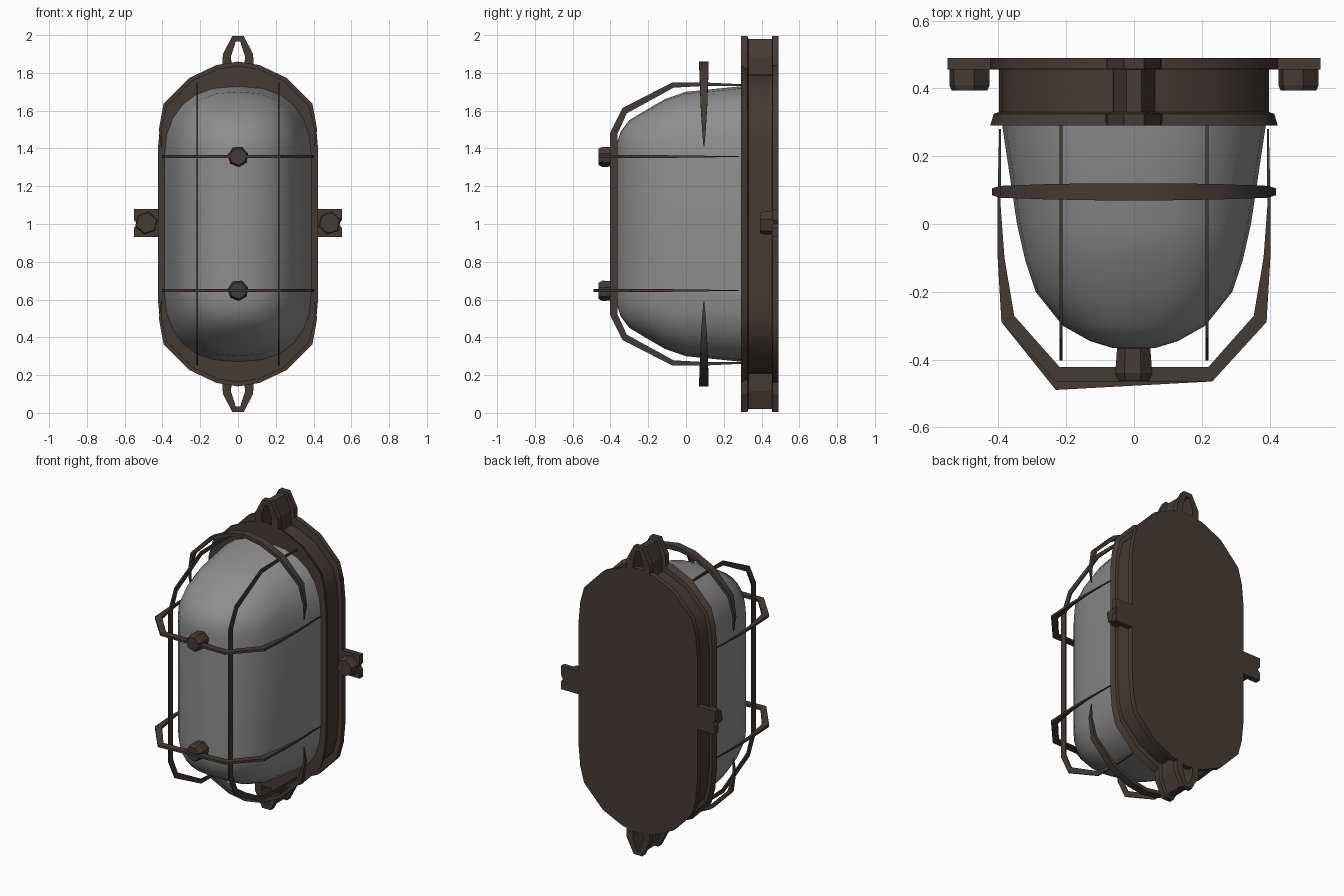
import bpy, bmesh, math
from mathutils import Vector

if "Cube" in bpy.data.objects:
    bpy.data.objects.remove(bpy.data.objects["Cube"], do_unlink=True)


def material(name, rgb):
    m = bpy.data.materials.new(name)
    m.use_nodes = True
    m.diffuse_color = (*rgb, 1)
    m.node_tree.nodes["Principled BSDF"].inputs["Base Color"].default_value = (*rgb, 1)
    return m


bronze = material("dark bronze", (0.06, 0.043, 0.034))
glass = material("frosted grey glass", (0.27, 0.27, 0.27))


def loft(name, rings, mat, smooth=None):
    """Skin a row of equal closed rings and cap both ends."""
    bm = bmesh.new()
    rows = [[bm.verts.new(p) for p in ring] for ring in rings]
    n = len(rows[0])
    for a, b in zip(rows, rows[1:]):
        for i in range(n):
            j = (i + 1) % n
            bm.faces.new((a[i], a[j], b[j], b[i]))
    bm.faces.new(rows[0])
    bm.faces.new(rows[-1])
    bmesh.ops.remove_doubles(bm, verts=bm.verts, dist=0.0005)
    bmesh.ops.recalc_face_normals(bm, faces=bm.faces)
    me = bpy.data.meshes.new(name)
    bm.to_mesh(me)
    bm.free()
    me.materials.append(mat)
    ob = bpy.data.objects.new(name, me)
    bpy.context.collection.objects.link(ob)
    if smooth:
        bpy.ops.object.select_all(action='DESELECT')
        ob.select_set(True)
        bpy.context.view_layer.objects.active = ob
        bpy.ops.object.shade_smooth_by_angle(angle=math.radians(smooth))
    return ob


def four_way(quarter):
    """Mirror a quarter outline, running from the side to the top, into a loop."""
    half = quarter + [(-x, z) for x, z in reversed(quarter[:-1])]
    return half + [(-x, -z) for x, z in half]


def strip(name, path, place, widths, depths):
    """Bar along a 2D path: widths lie in the path's plane, depths across it."""
    pts = [Vector(p) for p in path]
    rings = []
    for i, p in enumerate(pts):
        t = (pts[min(i + 1, len(pts) - 1)] - pts[max(i - 1, 0)]).normalized()
        n = Vector((-t.y, t.x)) * widths[i] / 2
        d = depths[i] / 2
        rings.append([place(*(p + n), -d), place(*(p + n), d),
                      place(*(p - n), d), place(*(p - n), -d)])
    return loft(name, rings, bronze, 35)


# Housing: oval tray with a flange at the front and the back
outline = four_way([(0.424, 0.40), (0.412, 0.53), (0.385, 0.63), (0.25, 0.77), (0.11, 0.835), (0, 0.855)])
levels = [(0.29, 1.0), (0.325, 0.975), (0.33, 0.94), (0.455, 0.94), (0.457, 1.0), (0.49, 1.0)]
loft("housing", [[(x * s, y, 1 + z * s) for x, z in outline] for y, s in levels], bronze, 30)

# Hanging loops, as deep as the housing
loop_path = [(0.085, 0.80), (0.08, 0.90), (0.03, 0.995), (-0.03, 0.995), (-0.08, 0.90), (-0.085, 0.80)]
hole_path = [(0.035, 0.80), (0.036, 0.89), (0.012, 0.965), (-0.012, 0.965), (-0.036, 0.89), (-0.035, 0.80)]
for side, label in ((1, "top"), (-1, "bottom")):
    rings = []
    for (ox, oz), (ix, iz) in zip(loop_path, hole_path):
        ring = []
        for y, s in levels:
            flange = s > 0.95
            ring.append((ox if flange else ox * 0.75, y, 1 + side * (oz if flange else oz - 0.015)))
        ring += [(ix, 0.49, 1 + side * iz), (ix, 0.29, 1 + side * iz)]
        rings.append(ring)
    loft(label + "_hanging_loop", rings, bronze)

# Glass dome: ovals that shrink towards a ridge at the front
dome_levels = [(0.30, 0.39, 0.73), (0.0, 0.345, 0.70), (-0.11, 0.32, 0.662), (-0.20, 0.29, 0.61),
               (-0.30, 0.21, 0.55), (-0.345, 0.13, 0.49), (-0.365, 0.065, 0.43), (-0.37, 0.0, 0.37)]
dome = []
for y, w, h in dome_levels:
    quarter = [(w, 0.36)]
    for k in range(1, 7):
        a = k * math.pi / 12
        quarter.append((w * math.cos(a) ** 0.8, 0.36 + (h - 0.36) * math.sin(a) ** 0.9))
    quarter[-1] = (0, h)
    dome.append([(x, y, 1 + z) for x, z in four_way(quarter)])
loft("glass_dome", dome, glass, 40)

# Upright cage bars
upper = [(0.30, 0.735), (0.10, 0.74), (-0.07, 0.735), (-0.325, 0.60), (-0.382, 0.48)]
upright = upper + [(y, -z) for y, z in reversed(upper)]
taper = [0.01, 0.018, 0.028, 0.036, 0.04]
for side, label in ((1, "left"), (-1, "right")):
    strip(label + "_upright_bar", upright,
          lambda y, z, d, s=side: (s * 0.215 + d, y, 1 + z),
          taper + taper[::-1], [0.009] * len(upright))

# Crosswise cage bars; the lower one sits slightly askew
bar_half = [(0.395, 0.28), (0.398, 0.05), (0.392, -0.10), (0.372, -0.28), (0.225, -0.443)]
cross = bar_half + [(-x, y) for x, y in reversed(bar_half)]
bar_width = [0.005, 0.010, 0.020, 0.042, 0.044]
bar_depth = [0.004, 0.010, 0.014, 0.016, 0.014]
for z, label, push in ((1.357, "upper", 0.0), (0.648, "lower", -0.025)):
    strip(label + "_cross_bar", cross,
          lambda x, y, d, z=z, p=push: (x, y + (p if y < -0.4 and x < 0 else 0), z + d),
          bar_width + bar_width[::-1], bar_depth + bar_depth[::-1])

# Arched bars around the dome ends
arch_half = [(0.405, 0.41), (0.412, 0.50), (0.385, 0.63), (0.25, 0.765), (0.11, 0.83)]
arch = arch_half + [(0, 0.848)] + [(-x, z) for x, z in reversed(arch_half)]
arch_w = [0.004, 0.014, 0.022, 0.022, 0.024]
arch_d = [0.005, 0.02, 0.035, 0.045, 0.05]
for side, label in ((1, "top"), (-1, "bottom")):
    strip(label + "_arch_bar", arch,
          lambda x, z, d, s=side: (x, 0.095 + d, 1 + s * z),
          arch_w + [0.024] + arch_w[::-1], arch_d + [0.05] + arch_d[::-1])


def stud(name, x, z, steps, sides):
    """Faceted stud along y, from (y, radius) steps."""
    corners = [k * math.tau / sides + 0.3 for k in range(sides)]
    loft(name, [[(x + r * math.cos(a), y, z + r * math.sin(a)) for a in corners]
                for y, r in steps], bronze)


# Studs between the cross bars and the glass
for z, label in ((1.357, "upper"), (0.648, "lower")):
    stud(label + "_cage_stud", 0, z, [(-0.463, 0.045), (-0.44, 0.056), (-0.36, 0.05)], 7)

# Side mounting lugs with bolts
for side, label in ((1, "left"), (-1, "right")):
    plate = [(0.38, 0.93), (0.55, 0.93), (0.55, 0.98), (0.535, 1.0), (0.55, 1.02), (0.55, 1.08), (0.38, 1.08)]
    loft(label + "_lug", [[(side * x, y, z) for x, z in plate] for y in (0.455, 0.49)], bronze)
    stud(label + "_lug_bolt", side * 0.485, 1.005, [(0.393, 0.055), (0.41, 0.062), (0.46, 0.062)], 6)
